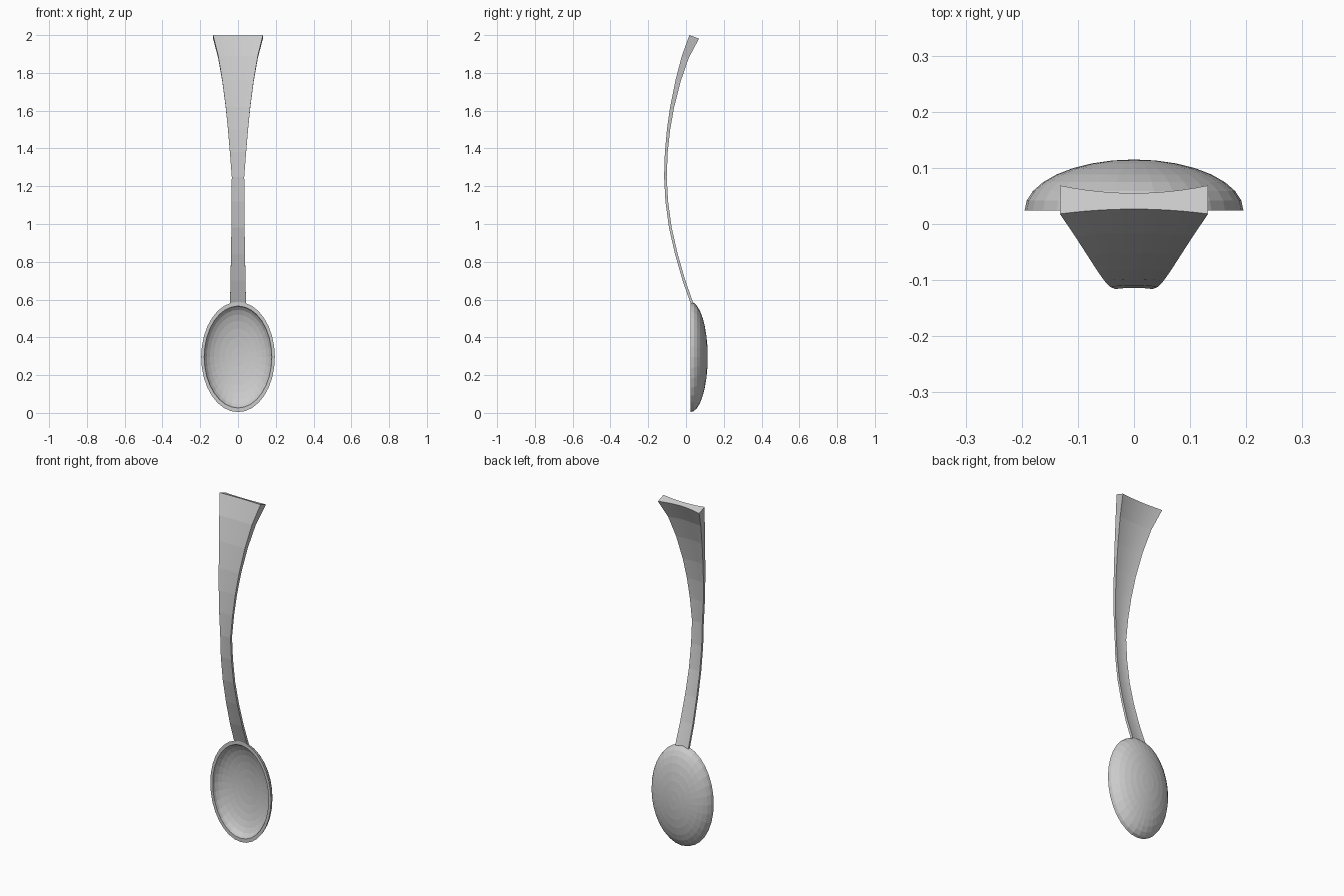
import bpy, bmesh, math
from mathutils import Vector

cube = bpy.data.objects.get("Cube")
if cube:
    bpy.data.objects.remove(cube)

metal = bpy.data.materials.new("grey metal")
metal.use_nodes = True
grey = (0.6, 0.6, 0.6, 1)
metal.diffuse_color = grey
metal.node_tree.nodes["Principled BSDF"].inputs["Base Color"].default_value = grey


def finish(bm, name):
    bmesh.ops.recalc_face_normals(bm, faces=bm.faces)
    mesh = bpy.data.meshes.new(name)
    bm.to_mesh(mesh)
    bm.free()
    mesh.materials.append(metal)
    obj = bpy.data.objects.new(name, mesh)
    bpy.context.collection.objects.link(obj)
    return obj


def bridge(bm, a, b):
    n = len(a)
    for i in range(n):
        j = (i + 1) % n
        bm.faces.new((a[i], a[j], b[j], b[i]))


# Bowl: outer and inner half ellipsoids joined by a flat rim
SEGS, RINGS = 32, 8
RIM_Y, MID_Z = 0.024, 0.296


def half_shell(bm, rx, rz, depth):
    rings = []
    for r in range(RINGS):
        t = math.pi / 2 * r / RINGS
        rings.append([bm.verts.new((rx * math.cos(t) * math.cos(a),
                                    RIM_Y + depth * math.sin(t),
                                    MID_Z + rz * math.cos(t) * math.sin(a)))
                      for a in (math.tau * i / SEGS for i in range(SEGS))])
    for lower, upper in zip(rings, rings[1:]):
        bridge(bm, lower, upper)
    pole = bm.verts.new((0, RIM_Y + depth, MID_Z))
    for i in range(SEGS):
        bm.faces.new((rings[-1][i], rings[-1][(i + 1) % SEGS], pole))
    return rings[0]


bm = bmesh.new()
outer = half_shell(bm, 0.195, 0.292, 0.091)
inner = half_shell(bm, 0.179, 0.27, 0.076)
bridge(bm, outer, inner)
finish(bm, "bowl")

# Handle: front edge (y, z), half width, edge thickness
stations = [
    (0.026, 0.575, 0.042, 0.014), (-0.018, 0.70, 0.040, 0.014),
    (-0.058, 0.84, 0.037, 0.014), (-0.090, 0.98, 0.035, 0.014),
    (-0.109, 1.12, 0.034, 0.014), (-0.116, 1.25, 0.033, 0.014),
    (-0.112, 1.38, 0.043, 0.015), (-0.101, 1.50, 0.053, 0.017),
    (-0.084, 1.62, 0.065, 0.021), (-0.056, 1.76, 0.083, 0.028),
    (-0.022, 1.89, 0.105, 0.038), (0.018, 2.00, 0.132, 0.054),
]
COLS = 12
bm = bmesh.new()
loops = []
for k, (y, z, half, thick) in enumerate(stations):
    before, after = stations[max(k - 1, 0)], stations[min(k + 1, len(stations) - 1)]
    along = Vector((0, after[0] - before[0], after[1] - before[1])).normalized()
    back = Vector((0, along.z, -along.y))
    front_side, back_side = [], []
    for c in range(COLS + 1):
        u = 2 * c / COLS - 1
        hollow = thick * (1 - u * u)
        edge = Vector((u * half, y, z))
        front_side.append(bm.verts.new(edge + back * hollow * 0.17))
        back_side.append(bm.verts.new(edge + back * (thick - hollow * 0.27)))
    loops.append(front_side + back_side[::-1])
for low, high in zip(loops, loops[1:]):
    bridge(bm, low, high)

# End caps as strips of quads
for loop in (loops[0], loops[-1]):
    for c in range(COLS):
        bm.faces.new((loop[c], loop[c + 1], loop[-2 - c], loop[-1 - c]))
finish(bm, "handle")
